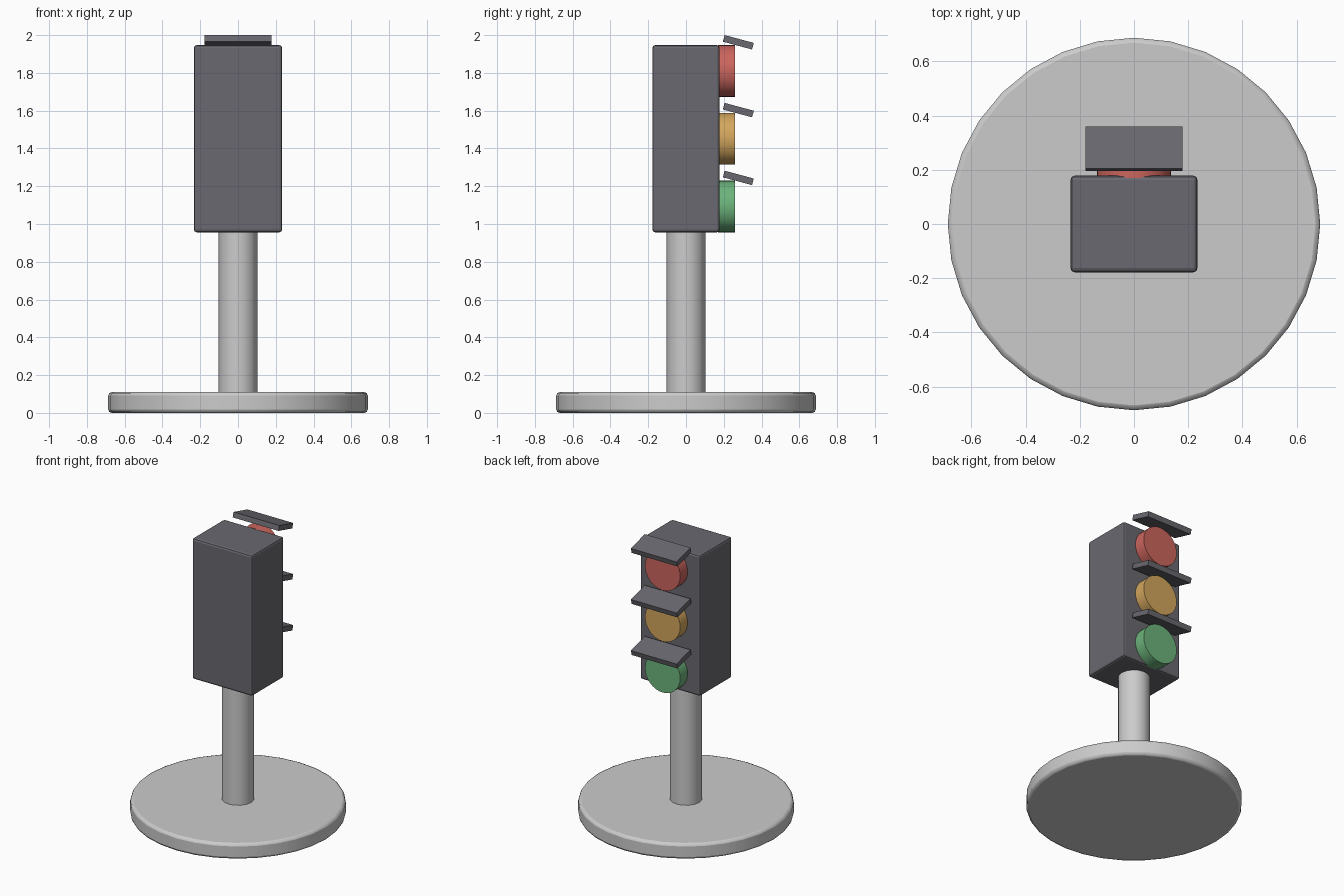
import bpy, math

if "Cube" in bpy.data.objects:
    bpy.data.objects.remove(bpy.data.objects["Cube"])

def paint(ob, name, rgb):
    m = bpy.data.materials.get(name) or bpy.data.materials.new(name)
    m.diffuse_color = (*rgb, 1)
    m.use_nodes = True
    m.node_tree.nodes["Principled BSDF"].inputs["Base Color"].default_value = m.diffuse_color
    ob.data.materials.append(m)

def finish(ob, name, bevel=0, segments=2, smooth=False):
    ob.name = name
    bpy.ops.object.transform_apply(location=False, rotation=True, scale=True)
    if bevel:
        b = ob.modifiers.new("bevel", 'BEVEL')
        b.width, b.segments, b.limit_method = bevel, segments, 'ANGLE'
        b.angle_limit = math.radians(40)
    if smooth:
        bpy.ops.object.shade_smooth_by_angle(angle=math.radians(35))
    return ob

def cylinder(name, r, depth, loc, sides=32, rot=(0, 0, 0), bevel=0):
    bpy.ops.mesh.primitive_cylinder_add(vertices=sides, radius=r, depth=depth,
                                        location=loc, rotation=rot)
    return finish(bpy.context.object, name, bevel, smooth=True)

def box(name, size, loc, rot=(0, 0, 0), bevel=0):
    bpy.ops.mesh.primitive_cube_add(size=1, location=loc, rotation=rot)
    bpy.context.object.scale = size
    return finish(bpy.context.object, name, bevel)

DARK = (0.14, 0.14, 0.16)

# Round foot and pole
cylinder("base", 0.687, 0.11, (0, 0, 0.055), bevel=0.018)
cylinder("pole", 0.103, 0.95, (0, 0, 0.575), sides=16)

# Signal housing
paint(box("housing", (0.468, 0.356, 0.991), (0, 0, 1.4515), bevel=0.015), "dark", DARK)

# Lamps with tilted visors, facing +y
lamps = [("red", (0.6, 0.13, 0.11)), ("amber", (0.65, 0.38, 0.11)), ("green", (0.15, 0.45, 0.2))]
for i, (name, rgb) in enumerate(lamps):
    z = 1.81 - 0.359 * i
    paint(cylinder(name + "_lamp", 0.137, 0.09, (0, 0.215, z),
                   rot=(math.radians(90), 0, 0)), name, rgb)
    paint(box(name + "_visor", (0.356, 0.16, 0.036), (0, 0.277, z + 0.152),
              rot=(math.radians(-15), 0, 0)), "dark", DARK)
